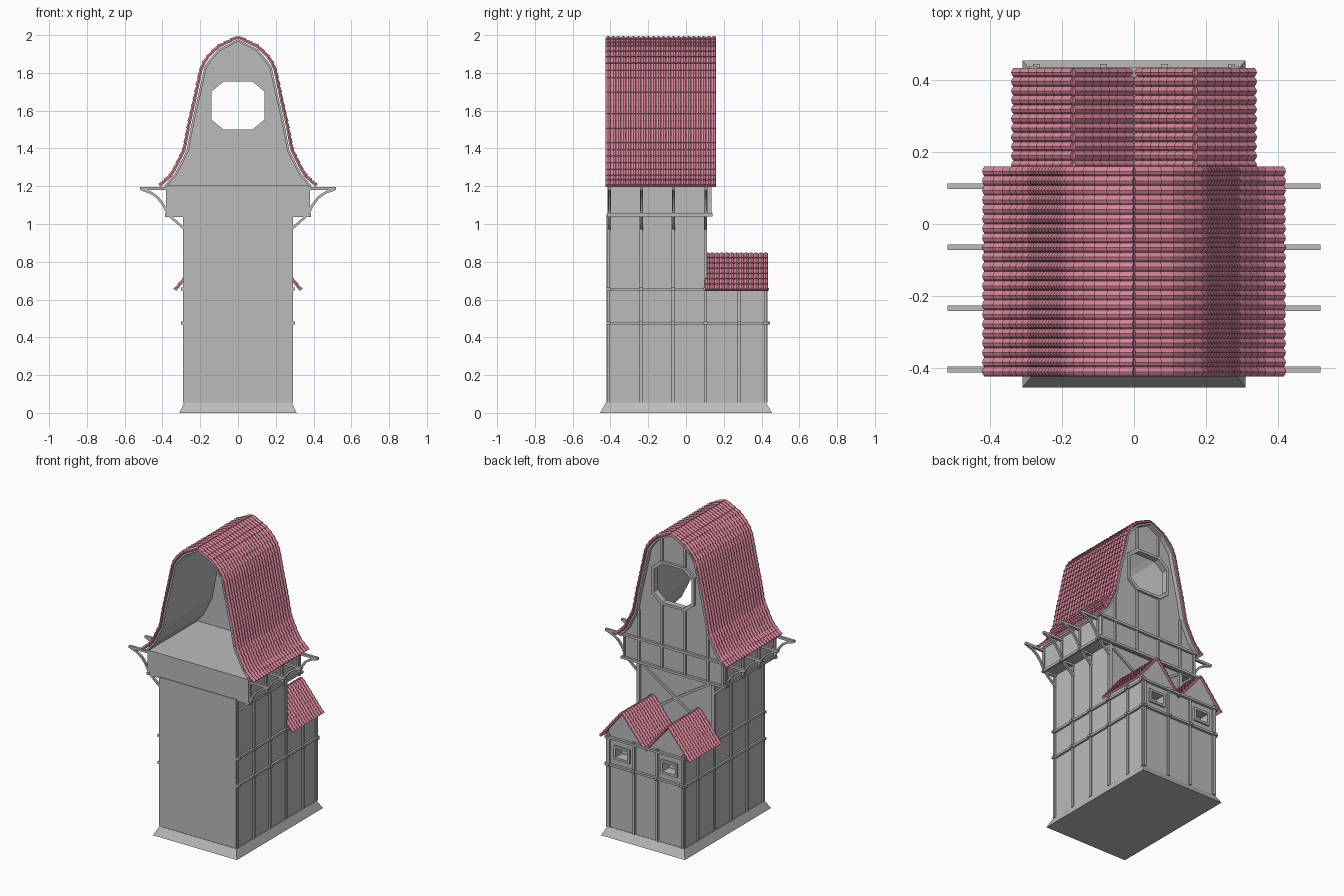
import bpy, bmesh, math
from mathutils import Vector, Matrix

if "Cube" in bpy.data.objects:
    bpy.data.objects.remove(bpy.data.objects["Cube"])


def material(name, rgb):
    m = bpy.data.materials.new(name)
    m.diffuse_color = (*rgb, 1)
    m.use_nodes = True
    m.node_tree.nodes["Principled BSDF"].inputs["Base Color"].default_value = m.diffuse_color
    return m


GREY = material("grey plaster and timber", (0.50, 0.50, 0.50))
PINK = material("pink roof tile", (0.68, 0.235, 0.32))


def finish(name, bm, mat):
    bmesh.ops.recalc_face_normals(bm, faces=bm.faces)
    me = bpy.data.meshes.new(name)
    bm.to_mesh(me)
    bm.free()
    me.materials.append(mat)
    ob = bpy.data.objects.new(name, me)
    bpy.context.collection.objects.link(ob)
    return ob


def box(bm, x0, x1, y0, y1, z0, z1):
    m = Matrix.Translation(((x0 + x1) / 2, (y0 + y1) / 2, (z0 + z1) / 2))
    m = m @ Matrix.Diagonal((abs(x1 - x0), abs(y1 - y0), abs(z1 - z0), 1))
    return bmesh.ops.create_cube(bm, size=1, matrix=m)["verts"]


def bar(bm, p, q, w):
    """Square timber from p to q."""
    p, q = Vector(p), Vector(q)
    d = q - p
    m = Matrix.Translation((p + q) / 2) @ d.to_track_quat('Z', 'Y').to_matrix().to_4x4()
    bmesh.ops.create_cube(bm, size=1, matrix=m @ Matrix.Diagonal((w, w, d.length, 1)))


def slab(name, loops, y0, y1):
    """Upright wall in the x-z plane; loops after the first are holes."""
    cu = bpy.data.curves.new(name, 'CURVE')
    cu.dimensions, cu.fill_mode, cu.extrude = '2D', 'BOTH', (y1 - y0) / 2
    for loop in loops:
        sp = cu.splines.new('POLY')
        sp.points.add(len(loop) - 1)
        for pt, (x, z) in zip(sp.points, loop):
            pt.co = (x, z, 0, 1)
        sp.use_cyclic_u = True
    tmp = bpy.data.objects.new(name + " curve", cu)
    bpy.context.collection.objects.link(tmp)
    bpy.context.view_layer.update()
    me = bpy.data.meshes.new_from_object(tmp.evaluated_get(bpy.context.evaluated_depsgraph_get()))
    bpy.data.objects.remove(tmp)
    bm = bmesh.new()
    bm.from_mesh(me)
    bmesh.ops.remove_doubles(bm, verts=bm.verts, dist=1e-5)
    bm.transform(Matrix.Translation((0, (y0 + y1) / 2, 0)) @ Matrix.Rotation(math.pi / 2, 4, 'X'))
    for f in bm.faces:
        f.smooth = False
    return finish(name, bm, GREY)


def mirrored(half):
    """Profile from eave to ridge, continued down the other side."""
    return half + [(-x, z) for x, z in reversed(half) if x > 0.001]


def rect(cx, cz, w, h):
    return [(cx - w, cz - h), (cx + w, cz - h), (cx + w, cz + h), (cx - w, cz + h)]


def octagon(r, g):
    c = 1.627
    half = r - 0.065
    q = r - 0.012
    return [(half, c - q), (r, c - half), (r, c + half), (half, c + q),
            (-half, c + q), (-r, c + half), (-r, c - half), (-half, c - q)]


def tiles(bm, path, cx, side, y0, y1, cols, rows):
    """Rows of barrel tiles along a path of (x, z), eave to ridge."""
    pts = [Vector(p) for p in path]
    lens = [(b - a).length for a, b in zip(pts, pts[1:])]
    total = sum(lens)

    def at(s):
        s = min(s, total)
        for a, b, l in zip(pts, pts[1:], lens):
            if s <= l + 1e-9:
                return a.lerp(b, s / l)
            s -= l
        return pts[-1]

    step, w = total / rows, (y1 - y0) / cols
    arch = [(0, 0), (0.2, 0.006), (0.5, 0.009), (0.8, 0.006), (1, 0)]
    for r in range(rows):
        a, b = at(r * step), at((r + 1.15) * step)
        d = (b - a).normalized()
        n = Vector((d.y, -d.x))
        for c in range(cols):
            ends = []
            for p, lift in ((a, 0.007), (b, 0.001)):
                ring = []
                for t, h in arch + [(1, -0.004), (0, -0.004)]:
                    o = p + n * (h + (lift if h >= 0 else 0))
                    ring.append(bm.verts.new((cx + side * o.x, y0 + (c + t) * w, o.y)))
                ends.append(ring)
            lo, hi = ends
            k = len(lo)
            for i in range(k):
                j = (i + 1) % k
                bm.faces.new((lo[i], lo[j], hi[j], hi[i]))
            bm.faces.new(lo[::-1])
            bm.faces.new(hi)


# Sloping plinth
bm = bmesh.new()
for v in box(bm, -0.31, 0.31, -0.455, 0.455, 0, 0.055):
    if v.co.z > 0.03:
        v.co.x *= 0.92
        v.co.y *= 0.93
finish("plinth", bm, GREY)

# Tower body and overhanging upper storey
bm = bmesh.new()
box(bm, -0.28, 0.28, -0.42, 0.10, 0.05, 1.05)
finish("tower_body", bm, GREY)
bm = bmesh.new()
box(bm, -0.37, 0.37, -0.415, 0.125, 1.05, 1.205)
finish("upper_storey", bm, GREY)

# Rear annex: core plus a back wall with two window openings
annex = [(-0.28, 0.05), (-0.28, 0.70), (-0.172, 0.835), (0, 0.63),
         (0.172, 0.835), (0.28, 0.70), (0.28, 0.05)]
slab("annex_core", [annex], 0.09, 0.365)
slab("annex_back_wall", [annex] + [rect(s * 0.175, 0.565, 0.045, 0.03) for s in (-1, 1)], 0.365, 0.42)
for s in (-1, 1):
    slab("window_frame", [rect(s * 0.175, 0.565, 0.06, 0.045), rect(s * 0.175, 0.565, 0.045, 0.03)], 0.42, 0.432)

# Main roof lining, open at the front, and the gable with octagonal opening
lining = [(0.385, 1.2), (0.33, 1.262), (0.266, 1.39), (0.24, 1.53), (0.21, 1.66),
          (0.172, 1.83), (0.148, 1.865), (0.10, 1.92), (0, 1.972)]
bm = bmesh.new()
for (xa, za), (xb, zb) in zip(mirrored(lining), mirrored(lining)[1:]):
    bm.faces.new([bm.verts.new(p) for p in
                  ((xa, -0.42, za), (xb, -0.42, zb), (xb, 0.155, zb), (xa, 0.155, za))])
bmesh.ops.remove_doubles(bm, verts=bm.verts, dist=1e-5)
ob = finish("roof_lining", bm, GREY)
mod = ob.modifiers.new("thickness", 'SOLIDIFY')
mod.thickness, mod.offset = 0.012, 0
slab("rear_gable", [mirrored(lining), octagon(0.14, 0)], 0.10, 0.125)
slab("octagon_frame", [octagon(0.157, 0), octagon(0.14, 0)], 0.125, 0.14)

# Tiled roofs
bell = [(0.412, 1.2), (0.345, 1.262), (0.28, 1.395), (0.255, 1.53), (0.225, 1.66),
        (0.188, 1.835), (0.16, 1.878), (0.11, 1.932), (0, 1.986)]
bm = bmesh.new()
for s in (-1, 1):
    tiles(bm, bell, 0, s, -0.425, 0.16, 22, 24)
finish("main_roof_tiles", bm, PINK)
bm = bmesh.new()
for cx in (-0.17, 0.17):
    for s in (-1, 1):
        tiles(bm, [(0.16, 0.648), (0, 0.843)], cx, s, 0.10, 0.435, 13, 7)
finish("annex_roof_tiles", bm, PINK)

# Side timbers: posts, rails and knots where they cross
side = bmesh.new()
for s in (-1, 1):
    for y, top in ((-0.41, 1.04), (-0.238, 1.04), (-0.069, 1.04), (0.103, 1.04), (0.28, 0.68), (0.42, 0.68)):
        box(side, s * 0.27, s * 0.29, y - 0.008, y + 0.008, 0.055, top)
        for z in (0.475, 0.655):
            box(side, s * 0.27, s * 0.301, y - 0.01, y + 0.01, z - 0.008, z + 0.008)
    for z in (0.475, 0.655):
        box(side, s * 0.27, s * 0.293, -0.421, 0.44, z - 0.007, z + 0.007)
finish("side_timbers", side, GREY)

# Back timbers: posts, rail and cross bracing above the annex
back = bmesh.new()
for x in (-0.272, -0.085, 0.085, 0.272):
    box(back, x - 0.008, x + 0.008, 0.41, 0.432, 0.055, 0.67)
    box(back, x - 0.01, x + 0.01, 0.41, 0.445, 0.467, 0.483)
box(back, -0.29, 0.29, 0.41, 0.436, 0.468, 0.482)
box(back, -0.29, 0.29, 0.41, 0.436, 0.648, 0.662)
for s in (-1, 1):
    box(back, s * 0.264, s * 0.28, 0.09, 0.112, 0.65, 1.05)
    bar(back, (s * 0.27, 0.102, 0.69), (-s * 0.27, 0.102, 1.04), 0.015)
finish("back_timbers", back, GREY)

# Gable timbers
gable = bmesh.new()
for z in (1.05, 1.205):
    box(gable, -0.385, 0.385, 0.12, 0.14, z - 0.008, z + 0.008)
for s in (-1, 1):
    for x, z0, z1 in ((0.085, 1.05, 1.50), (0.085, 1.76, 1.92), (0.255, 1.05, 1.40), (0.365, 1.05, 1.2)):
        box(gable, s * (x - 0.007), s * (x + 0.007), 0.12, 0.136, z0, z1)
finish("gable_timbers", gable, GREY)

# Eave brackets: post, floor joist, long arm, straight and curved braces
br = bmesh.new()
for s in (-1, 1):
    box(br, s * 0.365, s * 0.379, -0.418, 0.14, 1.04, 1.056)
    for y in (-0.405, -0.235, -0.065, 0.105):
        box(br, s * 0.28, s * 0.52, y - 0.008, y + 0.008, 1.18, 1.196)
        box(br, s * 0.27, s * 0.386, y - 0.008, y + 0.008, 1.038, 1.053)
        box(br, s * 0.36, s * 0.38, y - 0.008, y + 0.008, 1.05, 1.2)
        path = [(0.28, 0.97), (0.37, 1.05), (0.395, 1.10), (0.425, 1.14), (0.465, 1.168), (0.51, 1.183)]
        for (xa, za), (xb, zb) in zip(path, path[1:]):
            bar(br, (s * xa, y, za), (s * xb, y, zb), 0.013)
finish("eave_brackets", br, GREY)
